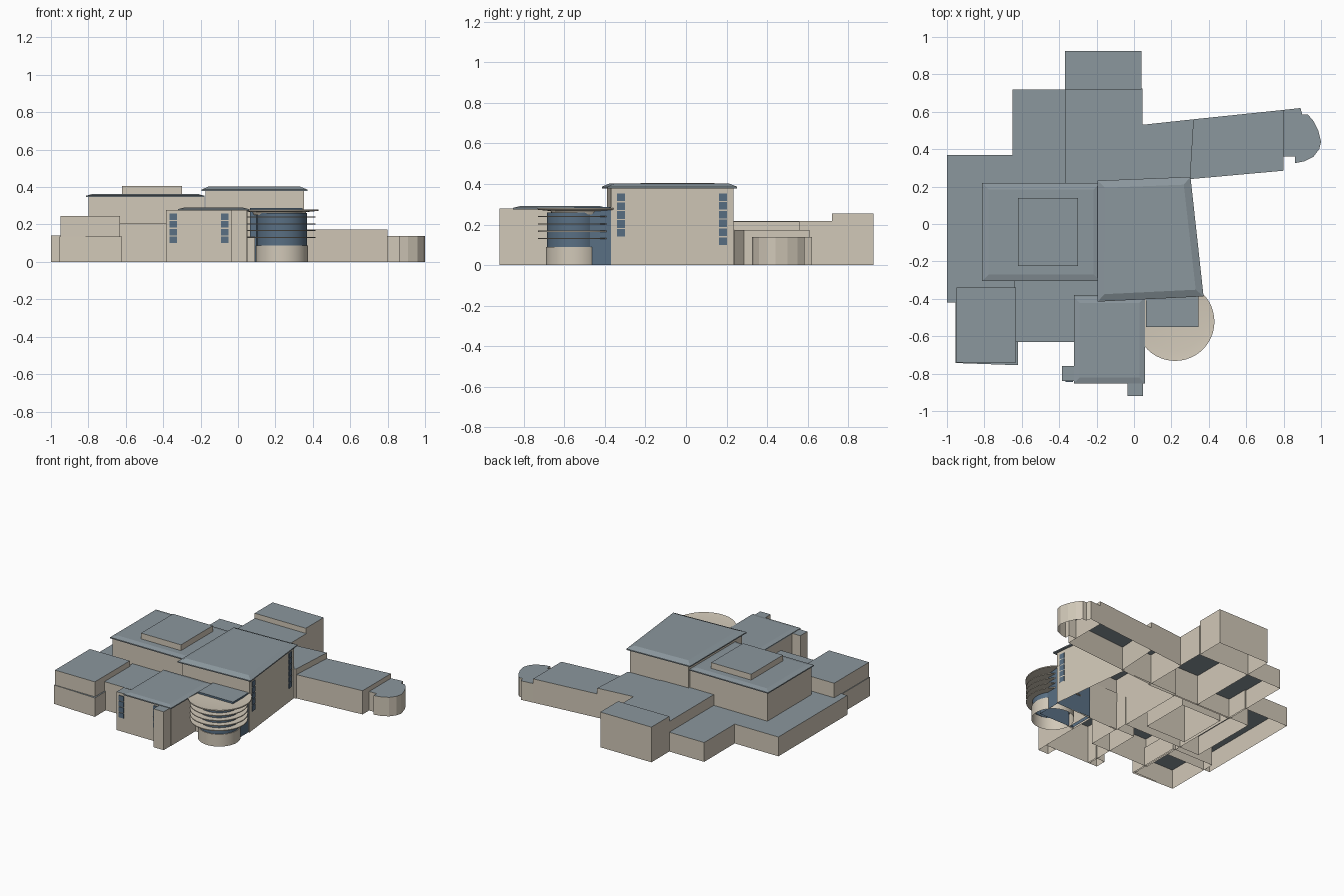
import bpy, bmesh, math
from mathutils import Vector

old = bpy.data.objects.get("Cube")
if old:
    bpy.data.objects.remove(old, do_unlink=True)


def material(name, rgb):
    m = bpy.data.materials.new(name)
    m.use_nodes = True
    m.diffuse_color = (*rgb, 1)
    bsdf = m.node_tree.nodes["Principled BSDF"]
    bsdf.inputs["Base Color"].default_value = (*rgb, 1)
    bsdf.inputs["Roughness"].default_value = 0.8
    return m


STONE = material("warm_stone", (0.64, 0.58, 0.48))
SLATE = material("slate_roof", (0.26, 0.31, 0.34))
GLASS = material("blue_glass", (0.10, 0.16, 0.23))


def finish(name, bm, mats):
    mesh = bpy.data.meshes.new(name)
    bm.to_mesh(mesh)
    bm.free()
    for m in mats:
        mesh.materials.append(m)
    ob = bpy.data.objects.new(name, mesh)
    bpy.context.collection.objects.link(ob)
    return ob


def rect(x0, x1, y0, y1):
    return [(x0, y0), (x1, y0), (x1, y1), (x0, y1)]


def block(name, pts, top, bottom=0.0, wall=STONE, roof=SLATE):
    """Open-bottomed walls with a flat roof; points run counter-clockwise."""
    bm = bmesh.new()
    lo = [bm.verts.new((x, y, bottom)) for x, y in pts]
    hi = [bm.verts.new((x, y, top)) for x, y in pts]
    n = len(pts)
    for i in range(n):
        j = (i + 1) % n
        bm.faces.new((lo[i], lo[j], hi[j], hi[i]))
    bm.faces.new(hi).material_index = 1
    return finish(name, bm, [wall, roof])


def hip_roof(name, pts, z0, z1, inset, lip=0.008):
    """Overhanging slab with a thin edge and sloped margins."""
    bm = bmesh.new()
    base = bm.faces.new([bm.verts.new((x, y, z0)) for x, y in pts])
    top = bmesh.ops.extrude_face_region(bm, geom=[base], use_keep_orig=True)["geom"]
    face = next(g for g in top if isinstance(g, bmesh.types.BMFace))
    for v in face.verts:
        v.co.z = z0 + lip
    bmesh.ops.inset_region(bm, faces=[face], thickness=inset)
    for v in face.verts:
        v.co.z = z1
    bmesh.ops.recalc_face_normals(bm, faces=bm.faces)
    return finish(name, bm, [SLATE])


def lathe(name, profile, centre, mat):
    """Turn a radius/height profile about a vertical axis."""
    bm = bmesh.new()
    vs = [bm.verts.new((r, 0, z)) for r, z in profile]
    es = [bm.edges.new(p) for p in zip(vs, vs[1:])]
    bmesh.ops.spin(bm, geom=vs + es, cent=(0, 0, 0), axis=(0, 0, 1),
                   angle=math.tau, steps=48, use_duplicate=False)
    bmesh.ops.remove_doubles(bm, verts=bm.verts, dist=0.0001)
    bmesh.ops.recalc_face_normals(bm, faces=bm.faces)
    ob = finish(name, bm, [mat])
    ob.location = (*centre, 0)
    bpy.ops.object.select_all(action='DESELECT')
    ob.select_set(True)
    bpy.context.view_layer.objects.active = ob
    bpy.ops.object.shade_smooth_by_angle(angle=math.radians(35))
    return ob


def window_stack(name, a, b, t0, t1, z0, z1, count):
    """Column of thin panes on the wall running from a to b."""
    a, b = Vector(a), Vector(b)
    d = (b - a).normalized()
    out = Vector((d.y, -d.x)) * 0.005
    p, q = a + d * t0, a + d * t1
    pitch = (z1 - z0) / count
    for i in range(count):
        z = z0 + i * pitch
        block(f"{name}_{i + 1}", [p, p + out, q + out, q],
              z + pitch * 0.85, z, GLASS, GLASS)


# Low wings
block("west_wing", rect(-1.0, -0.64, -0.42, 0.37), 0.14)
block("northwest_wing", rect(-0.65, -0.37, 0.20, 0.72), 0.14)
block("southwest_block", rect(-0.95, -0.63, -0.74, -0.34), 0.245)
block("southwest_plinth", [(-0.955, -0.743), (-0.62, -0.755),
                           (-0.62, -0.34), (-0.955, -0.34)], 0.137)
block("south_link", rect(-0.64, -0.17, -0.63, -0.29), 0.205)
block("north_block", rect(-0.37, 0.045, 0.20, 0.725), 0.218)
block("rear_block", rect(-0.37, 0.04, 0.72, 0.925), 0.255)

# Tapering east wing with rounded end
block("east_link", [(0.04, 0.21), (0.30, 0.235), (0.32, 0.56), (0.04, 0.53)], 0.214)
block("east_wing", [(0.30, 0.24), (0.80, 0.285), (0.80, 0.61), (0.32, 0.56)], 0.172)
block("east_end", [(0.80, 0.36), (0.86, 0.36), (0.86, 0.325), (0.91, 0.335),
                   (0.96, 0.36), (0.99, 0.40), (1.0, 0.44), (0.985, 0.50),
                   (0.96, 0.55), (0.93, 0.585), (0.90, 0.585), (0.89, 0.62),
                   (0.80, 0.61)], 0.138)

# West hall with raised centre
block("west_hall", rect(-0.80, -0.18, -0.295, 0.21), 0.348)
hip_roof("west_hall_roof", rect(-0.812, -0.18, -0.305, 0.22), 0.346, 0.363, 0.05)
block("roof_lantern", rect(-0.62, -0.30, -0.225, 0.14), 0.405)

# Main hall
hall = [(-0.175, -0.39), (0.352, -0.37), (0.285, 0.235), (-0.175, 0.22)]
block("main_hall", hall, 0.38)
hip_roof("main_hall_roof", [(-0.195, -0.415), (0.372, -0.387),
                            (0.302, 0.252), (-0.195, 0.232)], 0.378, 0.403, 0.055)
window_stack("hall_window_south", hall[1], hall[2], 0.03, 0.07, 0.14, 0.36, 5)
window_stack("hall_window_north", hall[1], hall[2], 0.535, 0.575, 0.10, 0.36, 6)

# South block with corner piers
block("south_block", rect(-0.32, 0.05, -0.84, -0.38), 0.276)
block("west_pier", rect(-0.385, -0.31, -0.84, -0.76), 0.278)
block("front_pier", rect(-0.035, 0.048, -0.92, -0.84), 0.278)
hip_roof("south_block_roof", rect(-0.322, 0.06, -0.852, -0.39), 0.274, 0.29, 0.045)
for label, x in (("west", -0.365), ("east", -0.09)):
    window_stack(f"front_window_{label}", (x, -0.84), (0, -0.84), 0, 0.04, 0.10, 0.265, 4)

# Rounded glass bay with projecting rings
block("bay_glass_link", rect(0.065, 0.345, -0.55, -0.37), 0.287, 0, GLASS, SLATE)
block("bay_side_wall", rect(0.05, 0.09, -0.56, -0.38), 0.135)
axis = (0.235, -0.55)
lathe("bay_base", [(0.14, 0), (0.14, 0.088), (0.132, 0.088)], axis, STONE)
lathe("bay_glass", [(0.135, 0.085), (0.135, 0.26)], axis, GLASS)
for i in range(4):
    z = 0.128 + i * 0.036
    lathe(f"bay_ring_{i + 1}", [(0.13, z), (0.19, z), (0.19, z + 0.006), (0.13, z + 0.006)],
          (0.225, -0.54), STONE)
lathe("bay_canopy", [(0.138, 0.25), (0.145, 0.266), (0.21, 0.273), (0.21, 0.281),
                     (0.155, 0.274), (0, 0.274)], (0.22, -0.522), STONE)
